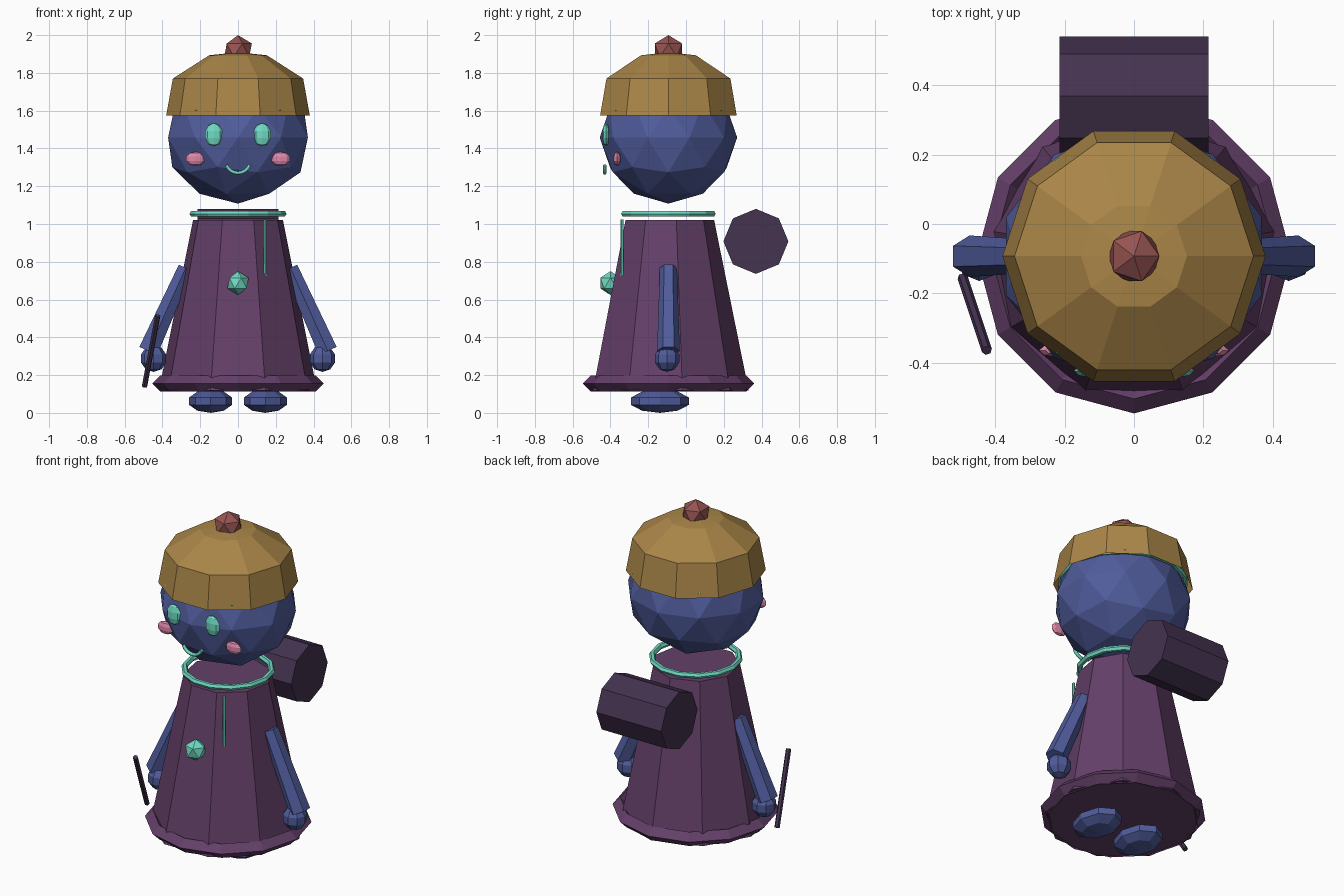
import bpy, bmesh, math
from mathutils import Vector

cube = bpy.data.objects.get("Cube")
if cube:
    bpy.data.objects.remove(cube, do_unlink=True)

CY = -0.093  # y of the body axis


def material(name, rgb):
    m = bpy.data.materials.new(name)
    m.use_nodes = True
    m.diffuse_color = (*rgb, 1)
    m.node_tree.nodes["Principled BSDF"].inputs["Base Color"].default_value = (*rgb, 1)
    return m


PURPLE = material("robe purple", (0.127, 0.051, 0.141))
BLUE = material("skin blue", (0.08, 0.107, 0.33))
GOLD = material("hat gold", (0.402, 0.238, 0.065))
TEAL = material("glow teal", (0.162, 0.708, 0.546))
PINK = material("cheek pink", (0.73, 0.242, 0.402))
RED = material("bobble red", (0.305, 0.089, 0.084))
DARK = material("dark plum", (0.058, 0.033, 0.08))


def finish(name, mat):
    ob = bpy.context.object
    ob.name = name
    ob.data.materials.append(mat)
    return ob


def ico(name, mat, loc, size, sub=1):
    bpy.ops.mesh.primitive_ico_sphere_add(subdivisions=sub, radius=1, location=loc)
    bpy.context.object.scale = size
    return finish(name, mat)


def ball(name, mat, loc, size):
    bpy.ops.mesh.primitive_uv_sphere_add(segments=8, ring_count=5, radius=1, location=loc)
    bpy.context.object.scale = size
    return finish(name, mat)


def ring(name, mat, z, major, minor, n, sides):
    bpy.ops.mesh.primitive_torus_add(location=(0, CY, z), major_radius=major,
                                     minor_radius=minor, major_segments=n, minor_segments=sides)
    return finish(name, mat)


def rod(name, mat, a, b, ra, rb, n):
    """Tapered prism from a to b."""
    a, b = Vector(a), Vector(b)
    d = b - a
    bpy.ops.mesh.primitive_cone_add(vertices=n, radius1=ra, radius2=rb, depth=d.length,
                                    location=(a + b) / 2)
    if abs(d.x) + abs(d.y) > 1e-4:
        bpy.context.object.rotation_euler = d.to_track_quat('Z', 'X').to_euler()
    return finish(name, mat)


# Robe with hem and collar
rod("robe", PURPLE, (0, CY, 0.118), (0, CY, 1.02), 0.425, 0.242, 9)
ring("hem", PURPLE, 0.155, 0.412, 0.042, 12, 4)
ring("collar", TEAL, 1.054, 0.24, 0.017, 14, 6)

# Head and hat
ico("head", BLUE, (0, CY, 1.458), (0.389, 0.364, 0.35), 2)
bm = bmesh.new()
N = 10
loops = []
for r, z in ((0.38, 1.575), (0.345, 1.77), (0.153, 1.893)):
    loops.append([bm.verts.new((r * math.cos(math.tau * i / N),
                                r * math.sin(math.tau * i / N), z)) for i in range(N)])
tip = bm.verts.new((0, 0, 1.91))
for i in range(N):
    j = (i + 1) % N
    for low, high in zip(loops, loops[1:]):
        bm.faces.new((low[i], low[j], high[j], high[i]))
    bm.faces.new((loops[-1][i], loops[-1][j], tip))
mesh = bpy.data.meshes.new("hat")
bm.to_mesh(mesh)
bm.free()
hat = bpy.data.objects.new("hat", mesh)
hat.location.y = CY
mesh.materials.append(GOLD)
bpy.context.collection.objects.link(hat)
ring("hat_band", TEAL, 1.603, 0.343, 0.016, 14, 6)
ico("hat_bobble", RED, (0, CY, 1.92), (0.082, 0.085, 0.08))

# Paired parts
for side, s in (("left", 1), ("right", -1)):
    ball(side + "_eye", TEAL, (s * 0.128, -0.424, 1.473), (0.048, 0.02, 0.061))
    ball(side + "_cheek", PINK, (s * 0.225, -0.365, 1.345), (0.052, 0.02, 0.038))
    rod(side + "_arm", BLUE, (s * 0.277, CY, 0.768), (s * 0.475, CY, 0.328), 0.046, 0.06, 6)
    ball(side + "_hand", BLUE, (s * 0.447, -0.1, 0.288), (0.07, 0.068, 0.071))
    ball(side + "_foot", BLUE, (s * 0.145, -0.138, 0.062), (0.12, 0.162, 0.062))

# Smile
curve = bpy.data.curves.new("smile", 'CURVE')
curve.dimensions = '3D'
curve.bevel_depth = 0.01
curve.bevel_resolution = 1
curve.use_fill_caps = True
STEPS = 8
path = curve.splines.new('POLY')
path.points.add(STEPS)
for i, p in enumerate(path.points):
    t = math.radians(200 + 140 * i / STEPS)
    p.co = (0.065 * math.cos(t), -0.43, 1.333 + 0.063 * math.sin(t), 1)
curve.materials.append(TEAL)
bpy.context.collection.objects.link(bpy.data.objects.new("smile", curve))

# Brooch, hanging cord, bedroll on the back, wand
ico("brooch", TEAL, (0, -0.4, 0.687), (0.063, 0.063, 0.063))
rod("cord", TEAL, (0.145, -0.338, 0.725), (0.145, -0.338, 1.025), 0.008, 0.008, 6)
rod("bedroll", DARK, (-0.215, 0.37, 0.908), (0.215, 0.37, 0.908), 0.172, 0.172, 8)
rod("wand", DARK, (-0.495, -0.155, 0.14), (-0.425, -0.365, 0.515), 0.015, 0.015, 6)
